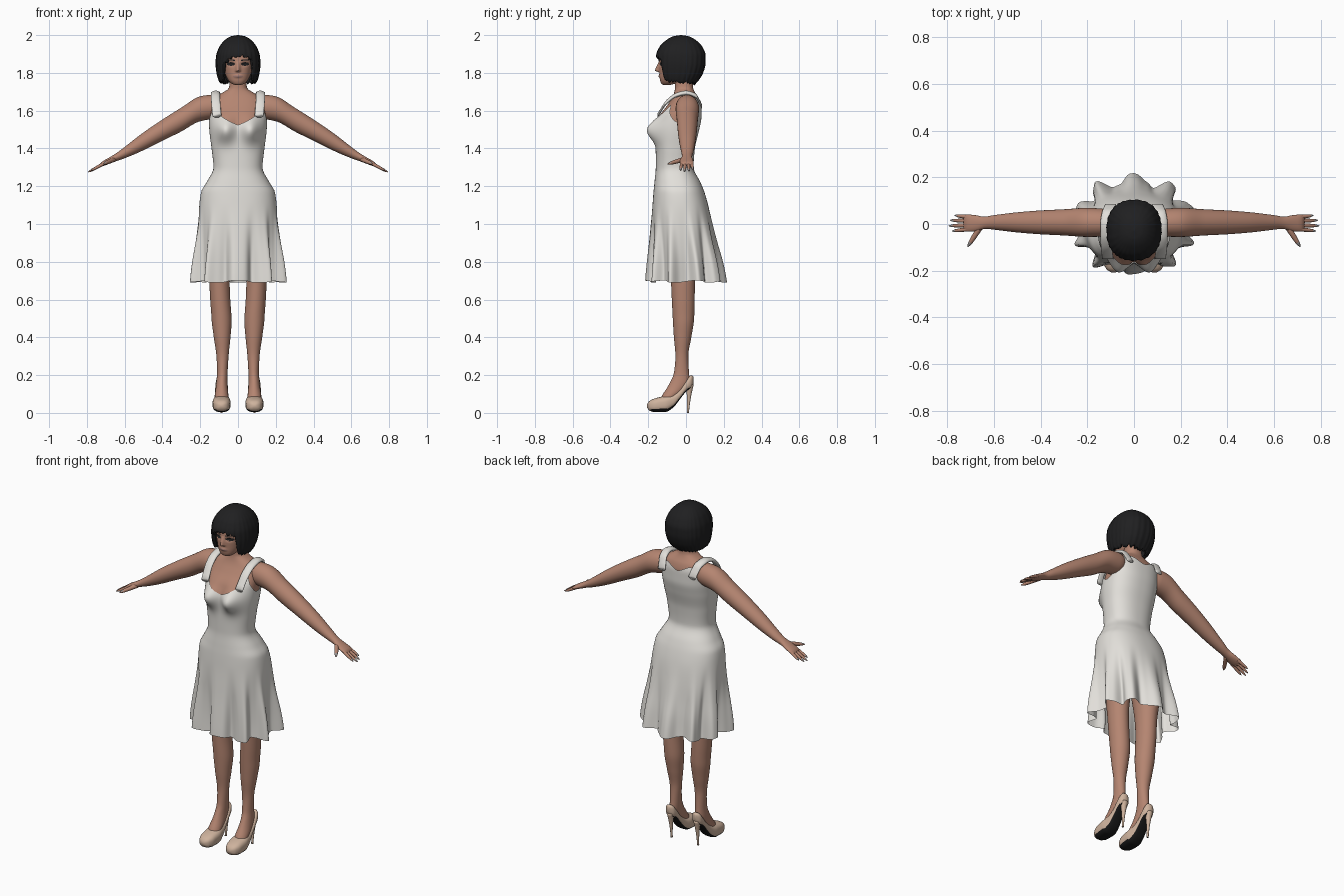
import bpy, bmesh, math, random
from mathutils import Vector

random.seed(4)
cube = bpy.data.objects.get("Cube")
if cube:
    bpy.data.objects.remove(cube)


def material(name, r, g, b):
    m = bpy.data.materials.new(name)
    m.use_nodes = True
    m.diffuse_color = (r, g, b, 1)
    node = m.node_tree.nodes["Principled BSDF"]
    node.inputs["Base Color"].default_value = (r, g, b, 1)
    node.inputs["Roughness"].default_value = 0.7
    return m


SKIN = material("skin", .46, .235, .165)
DRESS = material("white_cloth", .76, .74, .70)
HAIR = material("black_hair", .014, .014, .015)
SHOE = material("beige_leather", .62, .45, .34)
SOLE = material("black_sole", .01, .01, .01)
LIPS = material("lips", .36, .20, .17)
NAIL = material("grey_nails", .33, .31, .31)


def prof(rows, t):
    """Smooth monotone interpolation of rows keyed by their first value."""
    t = min(max(t, rows[0][0]), rows[-1][0])
    n = len(rows)
    i = 0
    while i < n - 2 and t > rows[i + 1][0]:
        i += 1

    def sec(j, k):
        return (rows[j + 1][k] - rows[j][k]) / (rows[j + 1][0] - rows[j][0])

    def slope(j, k):
        if j == 0 or j == n - 1:
            return sec(min(j, n - 2), k)
        a, b = sec(j - 1, k), sec(j, k)
        return 2 * a * b / (a + b) if a * b > 0 else 0

    h = rows[i + 1][0] - rows[i][0]
    s = (t - rows[i][0]) / h
    out = []
    for k in range(1, len(rows[0])):
        p, q = rows[i][k], rows[i + 1][k]
        e = s * s * (3 - 2 * s)
        out.append(p + (q - p) * e + h * s * (1 - s) * ((1 - s) * slope(i, k) - s * slope(i + 1, k)))
    return out


def grid(name, pos, nu, nv, mats, rule=None, mirror=False, caps=(True, True)):
    """Closed loft: pos(angle, v) gives each point, v runs 0 to 1."""
    bm = bmesh.new()
    rings = [[bm.verts.new(pos(math.tau * i / nu, j / nv)) for i in range(nu)] for j in range(nv + 1)]
    for a, b in zip(rings, rings[1:]):
        for i in range(nu):
            k = (i + 1) % nu
            bm.faces.new((a[i], a[k], b[k], b[i]))
    for ring, cap in zip((rings[0], rings[-1]), caps):
        if cap:
            bm.faces.new(ring)
    bmesh.ops.recalc_face_normals(bm, faces=bm.faces)
    bm.normal_update()
    for f in bm.faces:
        f.smooth = True
        if rule:
            f.material_index = rule(f.calc_center_median(), f.normal)
    me = bpy.data.meshes.new(name)
    bm.to_mesh(me)
    bm.free()
    for m in mats:
        me.materials.append(m)
    ob = bpy.data.objects.new(name, me)
    bpy.context.collection.objects.link(ob)
    if mirror:
        ob.modifiers.new("mirror", "MIRROR").use_mirror_merge = False
    return ob


def spow(v, p=.85):
    return math.copysign(abs(v) ** p, v)


def front_angle(a):
    """Degrees away from the front, 0 to 180."""
    return math.degrees(math.acos(max(-1, min(1, -math.sin(a)))))


def section(rows, a, z, grow=0.0):
    w, f, b = prof(rows, z)
    return Vector(((w + grow) * spow(math.cos(a)), (f + b) / 2 + ((b - f) / 2 + grow) * spow(math.sin(a)), z))


# Torso and dress share one profile: height, half width, front, back
BODY = [(.69, .232, -.193, .188), (.8, .225, -.187, .172), (.9, .217, -.183, .153), (1.0, .21, -.18, .135),
        (1.1, .203, -.175, .115), (1.17, .193, -.17, .095), (1.22, .165, -.165, .075), (1.3, .128, -.158, .038),
        (1.4, .138, -.158, .045), (1.5, .15, -.16, .068), (1.57, .153, -.145, .08), (1.63, .148, -.105, .08),
        (1.67, .13, -.08, .07), (1.695, .09, -.07, .055), (1.72, .055, -.065, .045), (1.8, .047, -.065, .04)]


def body_point(a, z, grow):
    p = section(BODY, a, z, grow)
    bust = math.exp(-((abs(p.x) - .07) / .05) ** 2 - ((z - 1.495) / .06) ** 2)
    p.y -= .055 * bust * max(0, -math.sin(a)) ** .5
    return p


grid("torso", lambda a, v: body_point(a, 1.3 + .5 * v, -.007), 72, 50, [SKIN])

NECKLINE = [(0, 1.525), (14, 1.545), (30, 1.57), (48, 1.63), (62, 1.59), (90, 1.54),
            (112, 1.58), (130, 1.665), (150, 1.665), (180, 1.635)]


def dress_point(a, v):
    top = prof(NECKLINE, front_angle(a))[0]
    hem = .695 + .006 * math.sin(7 * a)
    z = hem + (top - hem) * v
    p = body_point(a, z, .002)
    # Pleats deepen towards the hem
    k = min(1, max(0, (1.12 - z) / .42))
    k = k * k * (3 - 2 * k)
    wave = 1 + k * (.125 * math.cos(10 * (a - math.pi / 2)) + .025 * math.cos(23 * a + 1))
    return Vector((p.x * wave, p.y * wave, z))


grid("dress", dress_point, 180, 70, [DRESS], caps=(False, False))

# Shoulder straps: depth, side position, height
STRAP = [(-.15, .112, 1.575), (-.1, .118, 1.648), (-.05, .12, 1.683), (0, .12, 1.694), (.05, .113, 1.68), (.085, .1, 1.62)]


def strap_point(a, v):
    y = -.15 + .235 * v
    x, z = prof(STRAP, y)
    return Vector((x + .024 * math.cos(a), y, z + .012 * math.sin(a) - .06 * .024 * math.cos(a)))


grid("shoulder_straps", strap_point, 16, 24, [DRESS], mirror=True)

# Head with nose, eyes and mouth
HEAD = [(1.735, .012, -.118, -.09), (1.742, .032, -.13, -.06), (1.765, .054, -.138, -.02), (1.8, .07, -.141, .03),
        (1.85, .081, -.143, .07), (1.9, .082, -.138, .08), (1.95, .06, -.11, .055), (1.975, .02, -.06, .01)]


def head_point(a, v):
    p = section(HEAD, a, 1.735 + .24 * v)
    if p.y < -.07:
        z, x = p.z, abs(p.x)
        p.y -= .024 * math.exp(-(x / .011) ** 2) * max(0, 1 - abs(z - 1.812) / (.01 if z < 1.812 else .05))
        p.y += .009 * math.exp(-((x - .034) / .017) ** 2 - ((z - 1.847) / .011) ** 2)
        p.y -= .006 * math.exp(-(x / .02) ** 2 - ((z - 1.782) / .008) ** 2)
    return p


def face_colour(c, n):
    x = abs(c.x)
    if c.y > -.07:
        return 0
    eye = ((x - .038) / .022) ** 2 + ((c.z - 1.847) / .0095) ** 2 < 1
    brow = abs(c.z - 1.868 - .08 * (x - .035)) < .003 and .015 < x < .06
    if eye or brow:
        return 1
    return 2 if (x / .027) ** 2 + ((c.z - 1.781) / .0075) ** 2 < 1 else 0


grid("head", head_point, 140, 90, [SKIN, HAIR, LIPS], face_colour)

# Bobbed hair with a fringe
BOB = [(1.73, .085, -.12, .04), (1.765, .104, -.138, .07), (1.8, .113, -.15, .09), (1.85, .118, -.156, .103),
       (1.89, .115, -.157, .104), (1.94, .097, -.138, .085), (1.975, .068, -.102, .05), (1.994, .036, -.066, .014),
       (2.0, .003, -.03, -.024)]
EDGE = [(0, 1.89), (20, 1.88), (36, 1.86), (44, 1.775), (60, 1.755), (90, 1.75), (180, 1.74)]
jag = [random.uniform(-.008, .008) for _ in range(120)]


def hair_point(a, v):
    d = front_angle(a)
    edge = prof(EDGE, d)[0] + jag[int(a / math.tau * 120 + .5) % 120]
    if d < 38:
        edge += .02 * math.cos(a)
    p = section(BOB, a, 2 - (2 - edge) * v ** 1.8)
    ripple = 1 + .014 * v * math.cos(26 * a + 2 * math.sin(3 * a) + 2 * v)
    return Vector((p.x * ripple, -.03 + (p.y + .03) * ripple, p.z))


hair = grid("hair", hair_point, 120, 40, [HAIR], caps=(True, False))
hair.modifiers.new("thickness", "SOLIDIFY").thickness = .018

# Arms: distance out, centre height, half height, centre depth, half depth
ARM = [(.09, 1.625, .045, .005, .045), (.14, 1.62, .064, .006, .06), (.2, 1.61, .066, .007, .062),
       (.3, 1.553, .063, .007, .056), (.4, 1.497, .056, .007, .051), (.5, 1.438, .047, .007, .043),
       (.6, 1.378, .03, .007, .031), (.64, 1.356, .022, .005, .026), (.68, 1.336, .017, .003, .035),
       (.715, 1.32, .013, .004, .037), (.73, 1.313, .007, .004, .033)]


def arm_point(a, v):
    x = .09 + .64 * v
    cz, hz, cy, hy = prof(ARM, x)
    return Vector((x, cy + hy * math.cos(a), cz + hz * math.sin(a)))


grid("arms", arm_point, 32, 44, [SKIN], mirror=True)


def finger(name, start, end, r):
    p, q = Vector(start), Vector(end)
    axis = (q - p).normalized()
    side = axis.cross(Vector((0, 0, 1))).normalized()
    up = side.cross(axis)

    def point(a, v):
        rad = r * (1 - .3 * v) * (1 - v ** 8 * .8)
        return p.lerp(q, v) + (side * math.cos(a) + up * math.sin(a)) * rad

    grid(name, point, 12, 14, [SKIN, NAIL],
         lambda c, n: int((c - p).dot(axis) > (q - p).length * .8 and n.z > .3), mirror=True)


for name, y0, y1, tip in (("index", -.022, -.03, .779), ("middle", -.005, -.008, .793),
                          ("ring", .013, .016, .788), ("little", .029, .037, .768)):
    finger(name + "_fingers", (.705, y0, 1.323), (tip, y1, 1.323 - .55 * (tip - .705)), .0095)
finger("thumbs", (.655, -.008, 1.343), (.712, -.097, 1.318), .013)

# Legs and insteps: height, centre, half width, front, back
LEG = [(.06, .087, .036, -.14, -.08), (.09, .087, .036, -.128, -.04), (.13, .086, .032, -.102, .0),
       (.17, .085, .029, -.08, .02), (.21, .083, .028, -.064, .016), (.3, .082, .032, -.056, .012),
       (.4, .084, .044, -.064, .028), (.5, .087, .053, -.07, .043), (.6, .094, .053, -.075, .046),
       (.7, .098, .054, -.08, .047), (.98, .1, .085, -.12, .09)]


def leg_point(a, v):
    z = .06 + .92 * v
    cx, w, f, b = prof(LEG, z)
    return Vector((cx + w * math.cos(a), (f + b) / 2 + (b - f) / 2 * math.sin(a), z))


grid("legs", leg_point, 32, 60, [SKIN], mirror=True)

# Court shoes: depth, underside, top, half width
PUMP = [(-.207, .03, .045, .01), (-.195, .012, .062, .03), (-.16, .004, .078, .045), (-.11, .005, .09, .048),
        (-.07, .026, .1, .041), (-.03, .075, .128, .035), (.0, .112, .168, .033), (.028, .132, .2, .026),
        (.04, .158, .19, .008)]


def shoe_point(a, v):
    y = -.207 + .247 * v
    lo, hi, w = prof(PUMP, y)
    return Vector((.087 + w * spow(math.cos(a), .75), y, (lo + hi) / 2 + (hi - lo) / 2 * spow(math.sin(a), .75)))


grid("shoes", shoe_point, 40, 40, [SHOE, SOLE],
     lambda c, n: int(n.z < -.5 and -.19 < c.y < .03), mirror=True)


def heel_point(a, v):
    r = .006 + .016 * (1 - v) ** 2
    return Vector((.087 + r * math.cos(a), .02 - .01 * v + r * math.sin(a), .15 * (1 - v)))


grid("stiletto_heels", heel_point, 14, 12, [SHOE, SOLE], lambda c, n: int(c.z < .006), mirror=True)
